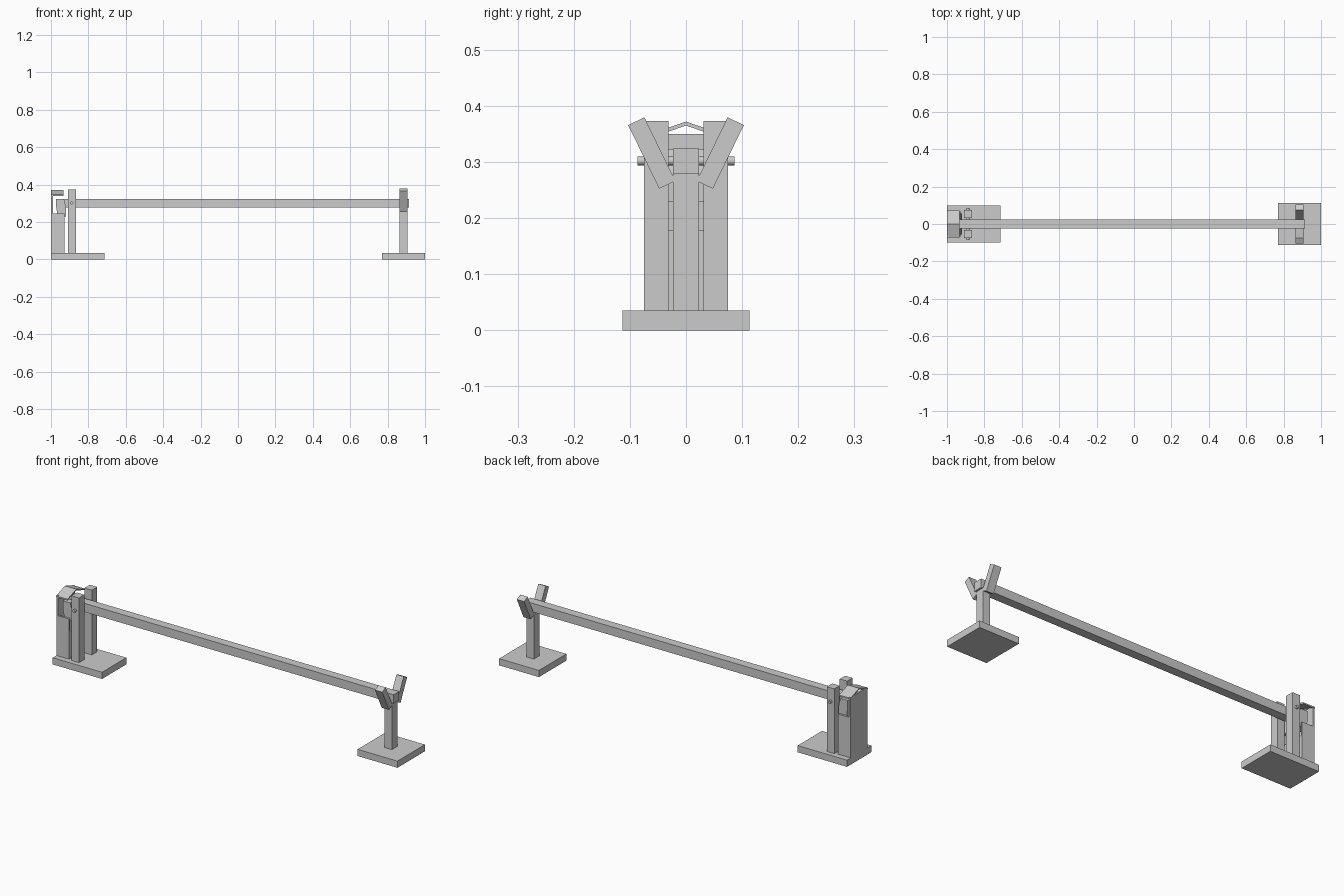
import bpy
import math

cube = bpy.data.objects.get("Cube")
if cube:
    bpy.data.objects.remove(cube, do_unlink=True)

grey = bpy.data.materials.new("plain grey")
grey.use_nodes = True
colour = (0.6, 0.6, 0.6, 1)
grey.diffuse_color = colour
grey.node_tree.nodes["Principled BSDF"].inputs["Base Color"].default_value = colour


def add_object(name, verts, faces):
    mesh = bpy.data.meshes.new(name)
    mesh.from_pydata(verts, [], faces)
    mesh.materials.append(grey)
    obj = bpy.data.objects.new(name, mesh)
    bpy.context.collection.objects.link(obj)
    return obj


def prism(name, profile, low, high, axis):
    """Extrude a counter-clockwise profile along x (yz profile) or y (xz profile)."""
    n = len(profile)
    if axis == "x":
        verts = [(d, a, b) for d in (low, high) for a, b in profile]
    else:
        verts = [(a, d, b) for d in (high, low) for a, b in profile]
    faces = [tuple(reversed(range(n))), tuple(range(n, 2 * n))]
    faces += [(i, (i + 1) % n, n + (i + 1) % n, n + i) for i in range(n)]
    return add_object(name, verts, faces)


def box(name, x, y, z):
    profile = [(y[0], z[0]), (y[1], z[0]), (y[1], z[1]), (y[0], z[1])]
    return prism(name, profile, x[0], x[1], "x")


FLOOR = 0.035

# Base slabs
box("pivot_base", (-1, -0.715), (-0.1, 0.1), (0, FLOOR))
box("rest_base", (0.77, 1), (-0.113, 0.113), (0, FLOOR))

# Barrier beam
box("beam", (-0.972, 0.915), (-0.023, 0.023), (0.279, 0.324))

# Counterweight on the short end of the beam
weight = [(-0.964, 0.23), (-0.92, 0.23), (-0.92, 0.28), (-0.93, 0.322),
          (-0.972, 0.322), (-0.972, 0.28)]
prism("counterweight", weight, -0.055, 0.055, "y")

# Cabinet: tall rear wall, low front wall, open sides
box("cabinet_rear_wall", (-1, -0.99), (-0.07, 0.07), (FLOOR, 0.35))
box("cabinet_front_wall", (-0.938, -0.927), (-0.06, 0.06), (FLOOR, 0.178))
for side, sign in (("left", 1), ("right", -1)):
    edges = sorted((sign * 0.06, sign * 0.07))
    box("cabinet_wall_" + side, (-0.99, -0.927), edges, (FLOOR, 0.245))

# Thin gabled roof
roof = [(-0.072, 0.34), (0, 0.365), (0.072, 0.34),
        (0.072, 0.347), (0, 0.372), (-0.072, 0.347)]
prism("cabinet_roof", roof, -1, -0.934, "x")

# Pivot posts either side of the beam
for side, sign in (("left", 1), ("right", -1)):
    edges = sorted((sign * 0.031, sign * 0.075))
    box("pivot_post_" + side, (-0.909, -0.866), edges, (FLOOR, 0.373))

# Pivot pin
bpy.ops.mesh.primitive_cylinder_add(vertices=16, radius=0.008, depth=0.172,
                                    location=(-0.888, 0, 0.302),
                                    rotation=(math.pi / 2, 0, 0))
pin = bpy.context.object
pin.name = "pivot_pin"
pin.data.materials.append(grey)
bpy.ops.object.shade_smooth_by_angle()

# Rest post with a forked cradle
box("rest_post", (0.863, 0.905), (-0.023, 0.023), (FLOOR, 0.279))
for side, sign in (("left", 1), ("right", -1)):
    arm = box("cradle_arm_" + side, (-0.021, 0.021), (-0.016, 0.016), (-0.063, 0.063))
    arm.location = (0.884, sign * 0.061, 0.316)
    arm.rotation_euler.x = -sign * math.radians(26)
